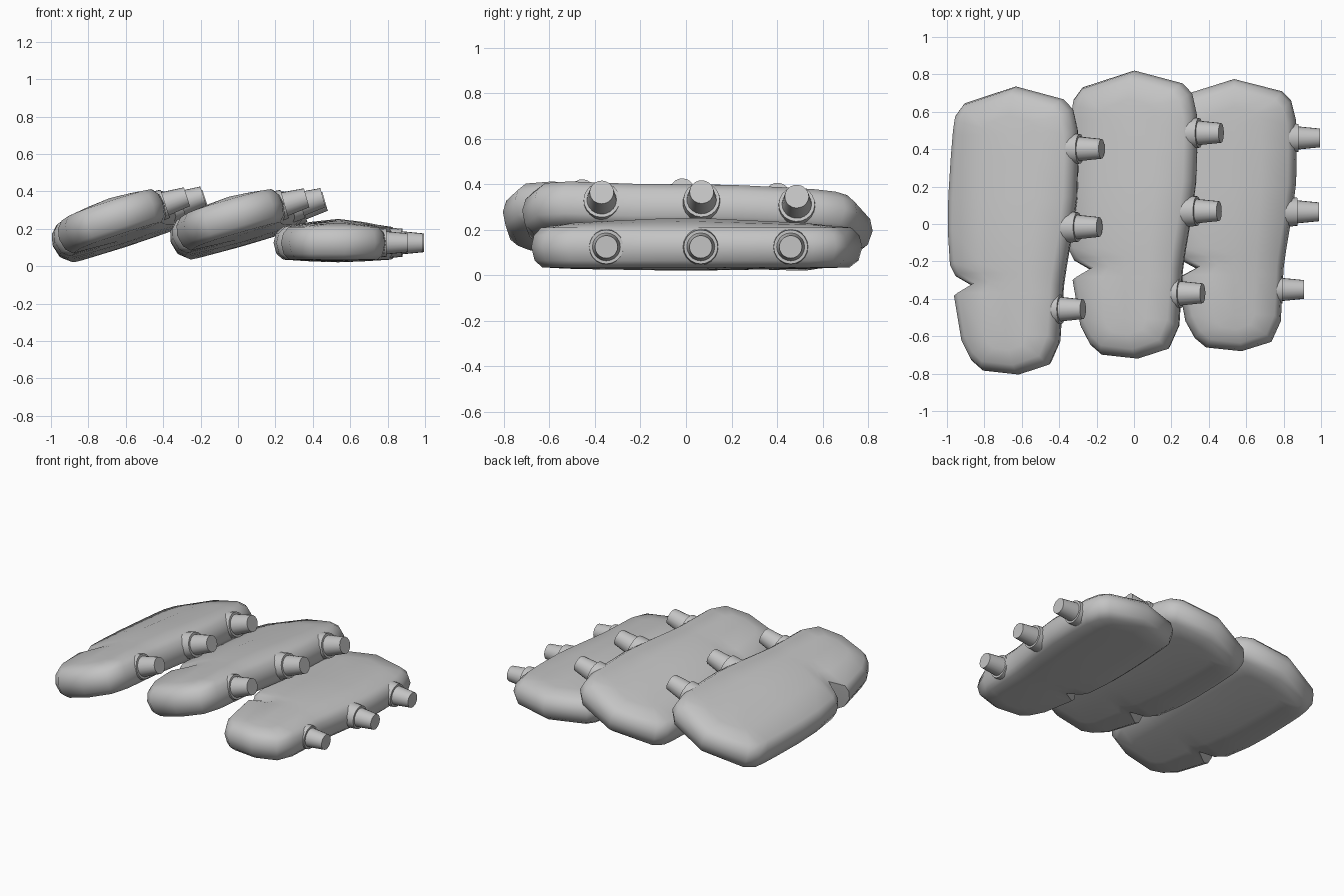
import bpy, bmesh
from math import radians
from mathutils import Matrix, Vector, Euler

cube = bpy.data.objects.get("Cube")
if cube:
    bpy.data.objects.remove(cube)

grey = bpy.data.materials.new("plain grey")
grey.use_nodes = True
grey.diffuse_color = (0.55, 0.55, 0.55, 1)
grey.node_tree.nodes["Principled BSDF"].inputs["Base Color"].default_value = (0.55, 0.55, 0.55, 1)

# Outline stations along the slab: y, left x, right x (the notch is on the left)
ROWS = [(-.52, -.26, .25), (-.29, -.305, .262), (-.237, -.205, .265),
        (-.185, -.30, .272), (-.13, -.33, .28), (.05, -.345, .31),
        (.22, -.345, .332), (.42, -.335, .335), (.56, -.325, .33)]
FRONT = [(-.21, -.61), (-.15, -.66), (.04, -.68), (.2, -.63)]
BACK = [(.305, .66), (.255, .71), (0, .775), (-.27, .69), (-.315, .63)]
OUTLINE = (FRONT + [(r, y) for y, _, r in ROWS] + BACK
           + [(l, y) for y, l, _ in reversed(ROWS)])

# Rings from underside to crown: inset, height, share of the way to the spine, crown
RINGS = [(.05, -.09, 1, -.015), (.05, -.09, .5, -.01), (.05, -.09, 0, 0),
         (.015, -.06, 0, 0), (0, 0, 0, 0), (.012, .05, 0, 0),
         (.045, .085, 0, 0), (.045, .085, .5, .028), (.045, .085, 1, .045)]


def finish(bm, name, matrix, angle):
    bmesh.ops.remove_doubles(bm, verts=bm.verts, dist=0.0005)
    bmesh.ops.recalc_face_normals(bm, faces=bm.faces)
    mesh = bpy.data.meshes.new(name)
    bm.to_mesh(mesh)
    bm.free()
    mesh.materials.append(grey)
    ob = bpy.data.objects.new(name, mesh)
    bpy.context.collection.objects.link(ob)
    ob.matrix_world = matrix
    bpy.ops.object.select_all(action='DESELECT')
    ob.select_set(True)
    bpy.context.view_layer.objects.active = ob
    bpy.ops.object.shade_smooth_by_angle(angle=radians(angle))


def slab(name, matrix):
    bm = bmesh.new()
    loops = []
    for inset, z, t, crown in RINGS:
        loop = []
        for x, y in OUTLINE:
            spine = Vector((0, min(max(y, -.52), .56)))
            p = Vector((x, y)).lerp(spine, t)
            rise = crown * (1 - .75 * abs(p.y) / .75)
            loop.append(bm.verts.new((p.x * (1 - inset / .33),
                                      p.y * (1 - inset / .7), z + rise)))
        loops.append(loop)
    n = len(OUTLINE)
    for a, b in zip(loops, loops[1:]):
        for i in range(n):
            j = (i + 1) % n
            bm.faces.new((a[i], a[j], b[j], b[i]))
    finish(bm, name, matrix, 50)


def stud(name, matrix, tip, y):
    bm = bmesh.new()
    # tapered peg and the low collar around its foot
    for start, end, r1, r2 in ((-.2, 0, .07, .05), (-.2, -.115, .082, .075)):
        place = (Matrix.Translation((tip + (start + end) / 2, y, 0))
                 @ Matrix.Rotation(radians(90), 4, 'Y'))
        bmesh.ops.create_cone(bm, cap_ends=True, segments=20, radius1=r1,
                              radius2=r2, depth=end - start, matrix=place)
    finish(bm, name, matrix, 35)


# Three slabs, each leaning on the next: place, pitch, roll, size
SLABS = {"left": ((.535, 0, .125), 0, 0, 1),
         "middle": ((-.01, 0, .237), -3, -16, 1.06),
         "right": ((-.645, -.085, .23), -3, -18, 1.06)}
for side, (loc, pitch, roll, size) in SLABS.items():
    matrix = (Matrix.Translation(loc)
              @ Euler((radians(pitch), radians(roll), 0)).to_matrix().to_4x4()
              @ Matrix.Scale(size, 4))
    slab(side + "_slab", matrix)
    for label, tip, y in (("back", .46, .46), ("centre", .455, .065), ("front", .375, -.35)):
        stud(f"{side}_{label}_stud", matrix, tip, y)
